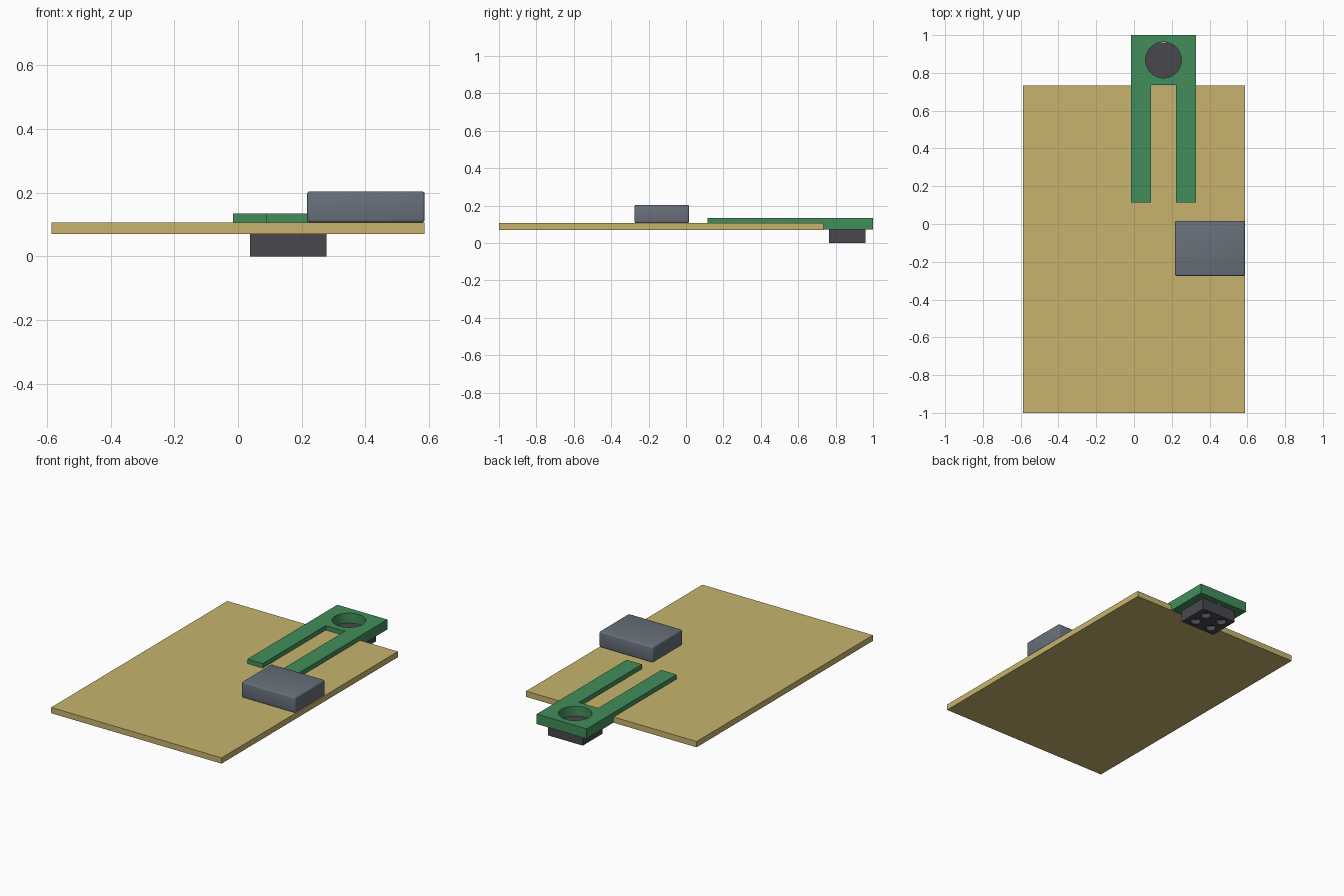
import bpy
import bmesh
from mathutils import Vector

old = bpy.data.objects.get("Cube")
if old:
    bpy.data.objects.remove(old, do_unlink=True)


def material(name, rgb):
    m = bpy.data.materials.new(name)
    m.use_nodes = True
    m.diffuse_color = (*rgb, 1)
    m.node_tree.nodes["Principled BSDF"].inputs["Base Color"].default_value = (*rgb, 1)
    return m


TAN = material("tan board", (0.57, 0.455, 0.155))
GREEN = material("green bracket", (0.055, 0.27, 0.105))
GREY = material("slate grey", (0.138, 0.162, 0.195))
DARK = material("dark grey", (0.066, 0.066, 0.076))


def finish(name, bm, mat):
    bmesh.ops.recalc_face_normals(bm, faces=bm.faces)
    mesh = bpy.data.meshes.new(name)
    bm.to_mesh(mesh)
    bm.free()
    ob = bpy.data.objects.new(name, mesh)
    bpy.context.collection.objects.link(ob)
    mesh.materials.append(mat)
    return ob


def box(name, lo, hi, mat):
    bm = bmesh.new()
    bmesh.ops.create_cube(bm, size=1)
    lo, hi = Vector(lo), Vector(hi)
    for v in bm.verts:
        v.co = (lo + hi) / 2 + v.co * (hi - lo)
    return finish(name, bm, mat)


def cylinder(name, x, y, z0, z1, radius, mat, sides=48):
    bm = bmesh.new()
    bmesh.ops.create_cone(bm, cap_ends=True, segments=sides, radius1=radius,
                          radius2=radius, depth=z1 - z0)
    bmesh.ops.translate(bm, vec=(x, y, (z0 + z1) / 2), verts=bm.verts)
    return finish(name, bm, mat)


def apply(ob, modifier):
    bpy.ops.object.select_all(action="DESELECT")
    bpy.context.view_layer.objects.active = ob
    ob.select_set(True)
    bpy.ops.object.modifier_apply(modifier=modifier.name)


def cut(ob, cutter):
    mod = ob.modifiers.new("cut", "BOOLEAN")
    mod.operation = "DIFFERENCE"
    mod.solver = "EXACT"
    mod.object = cutter
    apply(ob, mod)
    bpy.data.objects.remove(cutter, do_unlink=True)


def smooth(ob):
    bpy.ops.object.select_all(action="DESELECT")
    bpy.context.view_layer.objects.active = ob
    ob.select_set(True)
    bpy.ops.object.shade_smooth_by_angle()


BOTTOM, TOP, ARM_TOP = 0.07, 0.106, 0.134
BACK = 0.734

# Flat board
box("board", (-0.587, -1, BOTTOM), (0.587, BACK, TOP), TAN)

# Rounded block on the board
block = box("block", (0.217, -0.275, TOP), (0.587, 0.017, 0.204), GREY)
bevel = block.modifiers.new("bevel", "BEVEL")
bevel.width = 0.009
bevel.segments = 3
apply(block, bevel)
smooth(block)

# Forked bracket: stepped side profile drawn out in x, then slot and round hole cut
bm = bmesh.new()
profile = [(0.115, TOP), (BACK, TOP), (BACK, BOTTOM + 0.002),
           (1, BOTTOM + 0.002), (1, ARM_TOP), (0.115, ARM_TOP)]
face = bm.faces.new([bm.verts.new((-0.016, y, z)) for y, z in profile])
side = bmesh.ops.extrude_face_region(bm, geom=[face])
bmesh.ops.translate(bm, vec=(0.344, 0, 0),
                    verts=[g for g in side["geom"] if isinstance(g, bmesh.types.BMVert)])
bracket = finish("forked_bracket", bm, GREEN)
cut(bracket, box("slot_cutter", (0.09, 0, 0.05), (0.222, BACK + 0.001, 0.3), GREEN))
CX, CY = 0.156, 0.868
cut(bracket, cylinder("hole_cutter", CX, CY, 0, 0.3, 0.095, GREEN))
smooth(bracket)

# Foot block under the bracket, with blind holes in its underside
foot = box("foot", (0.038, 0.765, 0), (0.278, 0.961, BOTTOM + 0.002), DARK)
for sx in (-1, 1):
    for sy in (-1, 1):
        cut(foot, cylinder("foot_hole_cutter", 0.158 + sx * 0.058, 0.863 + sy * 0.047,
                           -0.03, 0.03, 0.03, DARK, 24))
smooth(foot)
